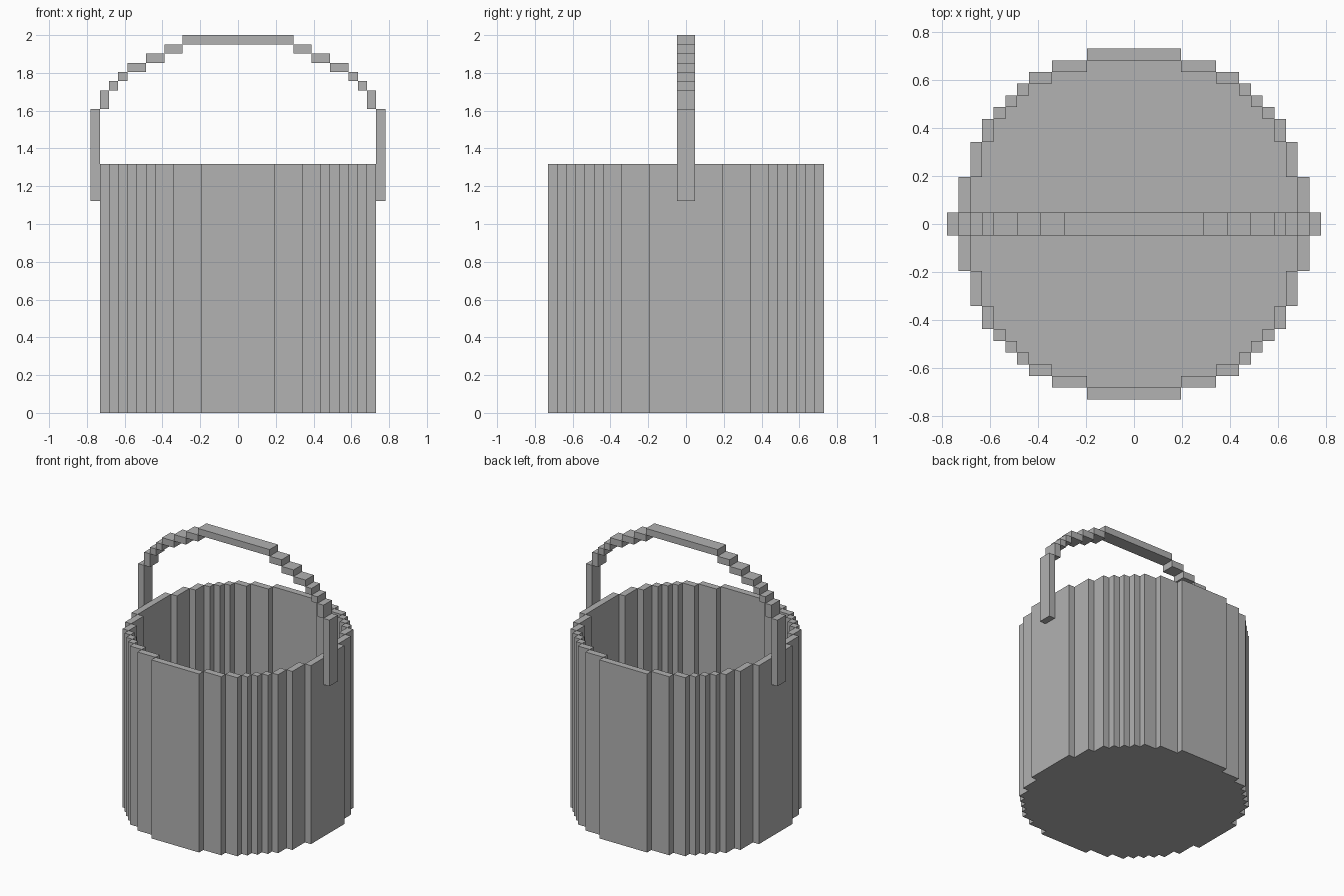
import bpy
import bmesh
from mathutils import Matrix

if "Cube" in bpy.data.objects:
    bpy.data.objects.remove(bpy.data.objects["Cube"], do_unlink=True)

U = 2 / 41          # size of one block
WALL_TOP = 27       # heights and widths below are in blocks

grey = bpy.data.materials.new("plain_grey")
grey.use_nodes = True
grey.diffuse_color = (0.445, 0.445, 0.445, 1)
grey.node_tree.nodes["Principled BSDF"].inputs["Base Color"].default_value = grey.diffuse_color


def finish(bm, name):
    """Scale from blocks to units and make the object."""
    bmesh.ops.remove_doubles(bm, verts=bm.verts[:], dist=0.01)
    bmesh.ops.scale(bm, verts=bm.verts[:], vec=(U, U, U))
    mesh = bpy.data.meshes.new(name)
    bm.to_mesh(mesh)
    bm.free()
    mesh.materials.append(grey)
    obj = bpy.data.objects.new(name, mesh)
    bpy.context.collection.objects.link(obj)
    return obj


def face(bm, points):
    return bm.faces.new([bm.verts.new(p) for p in points])


def turned(points):
    """Repeat a quarter outline round the centre, anticlockwise."""
    loop = []
    for _ in range(4):
        loop += points
        points = [(y, -x) for x, y in points]
    return loop[::-1]


def sides(bm, loop, low, high):
    for (ax, ay), (bx, by) in zip(loop, loop[1:] + loop[:1]):
        face(bm, [(ax, ay, low), (bx, by, low), (bx, by, high), (ax, ay, high)])


# Corners where neighbouring wall panels meet, over one quarter
joints = [(4, 14), (7, 13), (9, 12), (10, 11), (11, 10), (12, 9), (13, 7), (14, 4)]
outer, inner = [(4, 15)], []
rims = [[(-4, 14), (4, 14), (4, 15), (-4, 15)]]
for (px, py), (qx, qy) in zip(joints, joints[1:]):
    outer += [(px, py), (qx, py)]
    inner += [(px, py), (px, qy)]
    rims.append([(px, qy), (qx, qy), (qx, py), (px, py)])
outer += [joints[-1], (15, 4)]
inner += [joints[-1]]
outer, inner = turned(outer), turned(inner)

# Bucket: stepped outside, inside, base, floor and rim
bm = bmesh.new()
sides(bm, outer, 0, WALL_TOP)
sides(bm, inner[::-1], 1, WALL_TOP)
face(bm, [(x, y, 0) for x, y in outer[::-1]])
face(bm, [(x, y, 1) for x, y in inner])
for _ in range(4):
    for rim in rims:
        face(bm, [(x, y, WALL_TOP) for x, y in rim])
    rims = [[(y, -x) for x, y in rim] for rim in rims]
finish(bm, "bucket_body")


def box(bm, x0, x1, z0, z1):
    size = Matrix.Diagonal((x1 - x0, 2, z1 - z0, 1))
    bmesh.ops.create_cube(bm, size=1, matrix=Matrix.Translation(((x0 + x1) / 2, 0, (z0 + z1) / 2)) @ size)


# Handle: top bar, then steps down each side as (outer x, bottom z)
bm = bmesh.new()
box(bm, -6, 6, 40, 41)
x, z = 6, 40
for next_x, next_z in [(8, 39), (10, 38), (12, 37), (13, 36), (14, 35), (15, 33), (16, 23)]:
    box(bm, x, next_x, next_z, z)
    box(bm, -next_x, -x, next_z, z)
    x, z = next_x, next_z
finish(bm, "handle")
